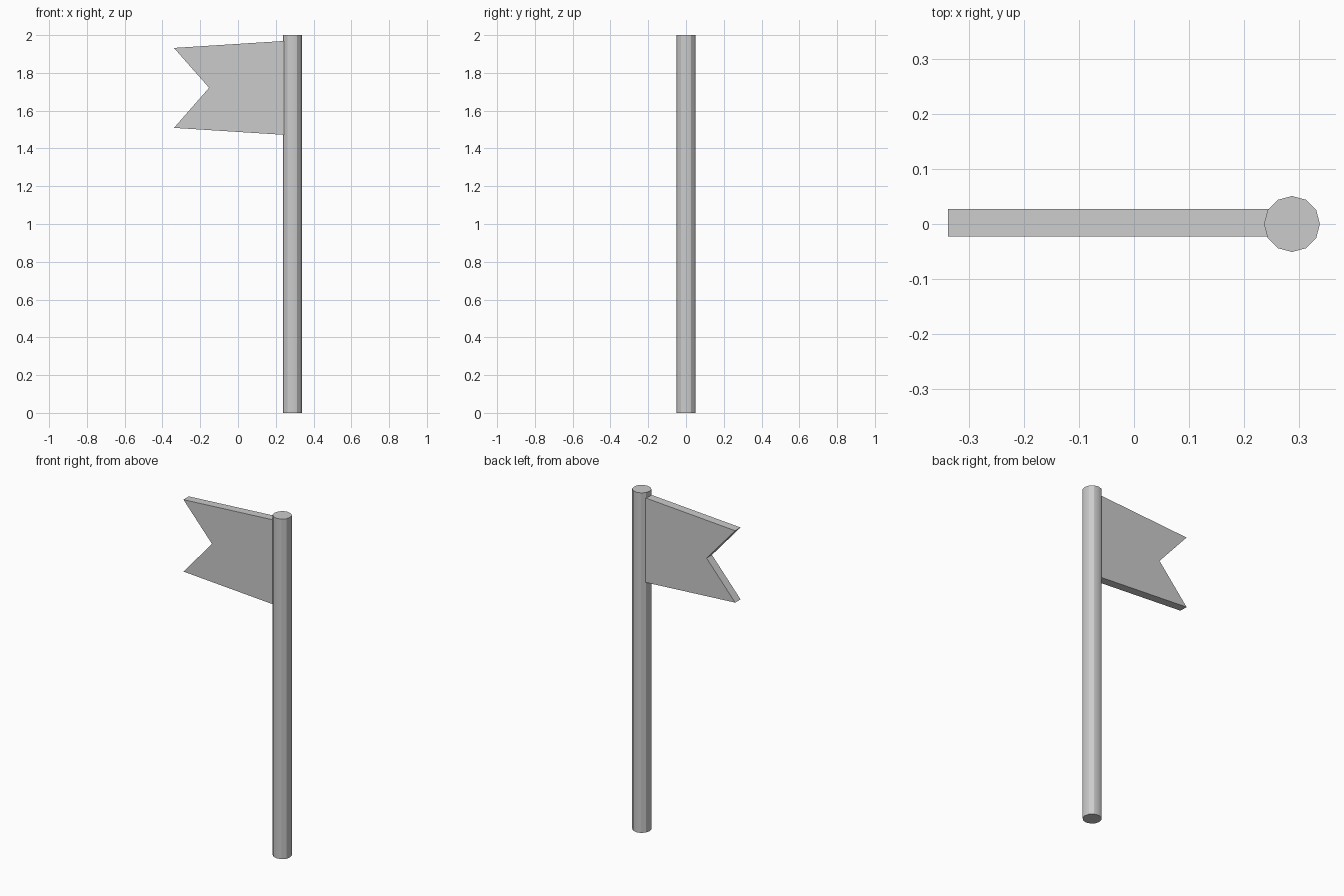
import bpy, bmesh

if "Cube" in bpy.data.objects:
    bpy.data.objects.remove(bpy.data.objects["Cube"])

POLE_X, POLE_R, HEIGHT = 0.288, 0.051, 2.0

# Pole: twelve-sided cylinder, smooth round the side with sharp caps
bpy.ops.mesh.primitive_cylinder_add(vertices=12, radius=POLE_R, depth=HEIGHT,
                                    location=(POLE_X, 0, HEIGHT / 2),
                                    rotation=(0, 0, 0))
pole = bpy.context.object
pole.name = "pole"
bpy.ops.object.shade_smooth_by_angle()

# Flag: swallow-tailed outline (x, z) extruded along y, root set into the pole
outline = [(0.26, 1.97), (-0.339, 1.932), (-0.153, 1.721), (-0.339, 1.509), (0.26, 1.471)]
Y_FRONT, THICKNESS = -0.023, 0.05

bm = bmesh.new()
face = bm.faces.new([bm.verts.new((x, Y_FRONT, z)) for x, z in outline])
ext = bmesh.ops.extrude_face_region(bm, geom=[face], use_keep_orig=True)
moved = [g for g in ext["geom"] if isinstance(g, bmesh.types.BMVert)]
bmesh.ops.translate(bm, verts=moved, vec=(0, THICKNESS, 0))
bmesh.ops.recalc_face_normals(bm, faces=bm.faces)
mesh = bpy.data.meshes.new("flag")
bm.to_mesh(mesh)
bm.free()
flag = bpy.data.objects.new("flag", mesh)
bpy.context.collection.objects.link(flag)
